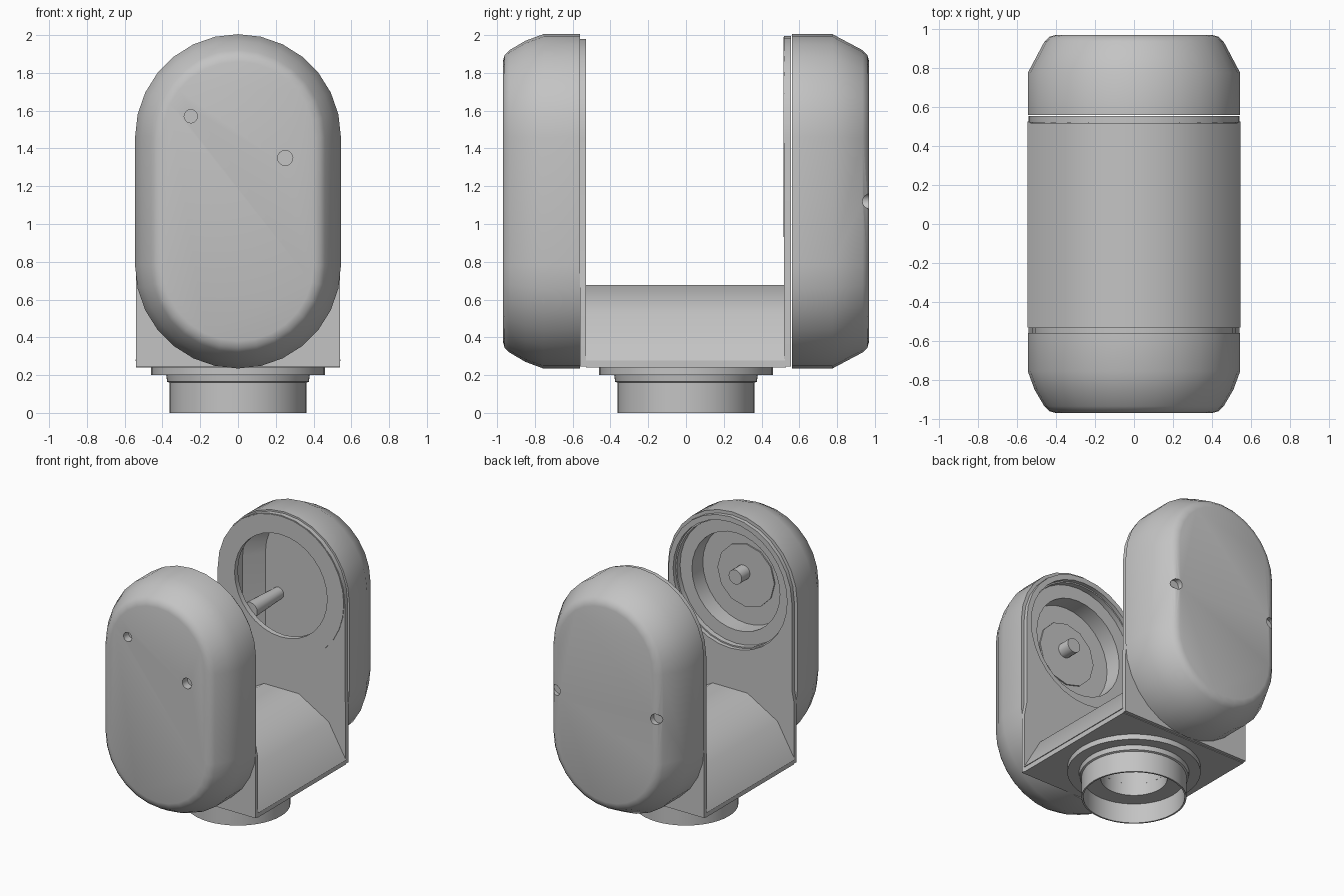
import bpy, bmesh, math

if "Cube" in bpy.data.objects:
    bpy.data.objects.remove(bpy.data.objects["Cube"], do_unlink=True)

grey = bpy.data.materials.new("light_grey")
grey.use_nodes = True
COLOUR = (0.55, 0.55, 0.55, 1)
grey.diffuse_color = COLOUR
grey.node_tree.nodes["Principled BSDF"].inputs["Base Color"].default_value = COLOUR

UPPER, LOWER, ARC = 1.46, 0.78, 14   # arc centres of the rounded arms


def arc(cx, cz, r, start, end, n):
    """Points on an arc in the x-z plane."""
    angles = [math.radians(start + (end - start) * i / n) for i in range(n + 1)]
    return [(cx + r * math.cos(a), cz + r * math.sin(a)) for a in angles]


def stadium(r):
    return arc(0, UPPER, r, 0, 180, ARC) + arc(0, LOWER, r, 180, 360, ARC)


def loft(name, rings, closed=False):
    """Skin a list of equal-length point rings; cap the ends unless closed."""
    bm = bmesh.new()
    loops = [[bm.verts.new(p) for p in ring] for ring in rings]
    pairs = list(zip(loops, loops[1:]))
    if closed:
        pairs.append((loops[-1], loops[0]))
    for a, b in pairs:
        for i in range(len(a)):
            j = (i + 1) % len(a)
            bm.faces.new((a[i], a[j], b[j], b[i]))
    if not closed:
        bm.faces.new(loops[0])
        bm.faces.new(loops[-1])
    bmesh.ops.recalc_face_normals(bm, faces=bm.faces)
    mesh = bpy.data.meshes.new(name)
    bm.to_mesh(mesh)
    bm.free()
    obj = bpy.data.objects.new(name, mesh)
    bpy.context.collection.objects.link(obj)
    mesh.materials.append(grey)
    return obj


def extrude(name, outline, y0, y1):
    return loft(name, [[(x, y, z) for x, z in outline] for y in (y0, y1)])


def turned(name, profile, centre=(0, 0), axis="Y", n=32, closed=False):
    """Revolve (radius, position) pairs around an axis."""
    rings = []
    for r, t in profile:
        ring = arc(0, 0, r, 0, 360, n)[:-1]
        if axis == "Y":
            rings.append([(centre[0] + u, t, centre[1] + v) for u, v in ring])
        else:
            rings.append([(centre[0] + u, centre[1] + v, t) for u, v in ring])
    return loft(name, rings, closed)


def cut(obj, *cutters):
    """Subtract each cutter and remove it."""
    for cutter in cutters:
        cutter.hide_render = True
        mod = obj.modifiers.new("cut", "BOOLEAN")
        mod.operation = "DIFFERENCE"
        mod.solver = "EXACT"
        mod.object = cutter
        bpy.context.view_layer.objects.active = obj
        bpy.ops.object.modifier_apply(modifier=mod.name)
        bpy.data.objects.remove(cutter, do_unlink=True)


def cover(name, sections):
    return loft(name, [[(x, y, z) for x, z in stadium(r)] for y, r in sections])


# Arm covers: the front one is solid, the back one is a hollow shell
front_cover = cover("front_cover", [(-0.56, 0.545), (-0.755, 0.545), (-0.85, 0.51),
                                    (-0.935, 0.46), (-0.96, 0.435), (-0.97, 0.40)])
back_cover = cover("back_cover", [(0.90, 0.40), (0.77, 0.50), (0.56, 0.50),
                                  (0.56, 0.545), (0.775, 0.545), (0.935, 0.46),
                                  (0.96, 0.435), (0.97, 0.40)])

# Screw holes in the covers and the stepped recess in the front one
cut(front_cover,
    turned("hole", [(0.04, -1.1), (0.04, -0.91)], (0.25, 1.35), n=16),
    turned("hole", [(0.035, -1.1), (0.035, -0.91)], (-0.25, 1.57), n=16),
    turned("recess", [(0.37, -0.73), (0.37, -0.60), (0.47, -0.60), (0.47, -0.5)], (0, UPPER)))
cut(back_cover, *[turned("hole", [(0.04, 0.93), (0.04, 1.1)], (s * 0.42, 1.12), n=16)
                  for s in (-1, 1)])

# Flat arm plates with square lower corners and a round opening
for name, y0, y1, half, hole in (("front_arm_plate", -0.56, -0.53, 0.52, 0.48),
                                 ("back_arm_plate", 0.52, 0.555, 0.535, 0.39)):
    outline = arc(0, UPPER, half, 0, 180, ARC)
    outline += [(-half, 0.8), (-0.54, 0.7), (-0.54, 0.245), (0.54, 0.245), (0.54, 0.7), (half, 0.8)]
    plate = extrude(name, outline, y0, y1)
    cut(plate, turned("opening", [(hole, y0 - 0.1), (hole, y1 + 0.1)], (0, UPPER)))

# Raised ring around the back opening
turned("back_opening_ring", [(0.39, 0.53), (0.39, 0.515), (0.53, 0.515), (0.53, 0.53)],
       (0, UPPER), closed=True)

# Hub disc and stub shaft in the front recess
turned("front_hub_disc", [(0.24, -0.74), (0.24, -0.72)], (0, UPPER), n=12)
turned("front_stub_shaft", [(0.055, -0.73), (0.055, -0.62)], (0.02, UPPER + 0.02), n=16)

# Post inside the hollow back arm
turned("back_inner_post", [(0.06, 0.56), (0.045, 0.905)], (-0.29, 1.18), n=16)

# Faceted arched bridge between the arms, standing on a thin square base
bridge = extrude("bridge", arc(0, 0.13, 0.565, 15, 165, 5), -0.53, 0.525)
base = extrude("base_plate", [(-0.54, 0.24), (0.54, 0.24), (0.54, 0.278), (-0.54, 0.278)],
               -0.53, 0.53)
for part in (bridge, base):
    cut(part, turned("bore", [(0.23, 0.1), (0.23, 0.34)], axis="Z"))

# Stepped hollow neck under the base
turned("neck", [(0.23, 0.245), (0.46, 0.245), (0.46, 0.20), (0.38, 0.20), (0.375, 0.165),
                (0.362, 0.16), (0.362, 0), (0.35, 0), (0.35, 0.15), (0.23, 0.15)],
       axis="Z", n=40, closed=True)

# Smooth shading with crisp edges
bpy.ops.object.select_all(action="DESELECT")
for obj in bpy.data.objects:
    if obj.type == "MESH" and grey.name in obj.data.materials:
        obj.select_set(True)
        bpy.context.view_layer.objects.active = obj
bpy.ops.object.shade_smooth_by_angle(angle=math.radians(31))
